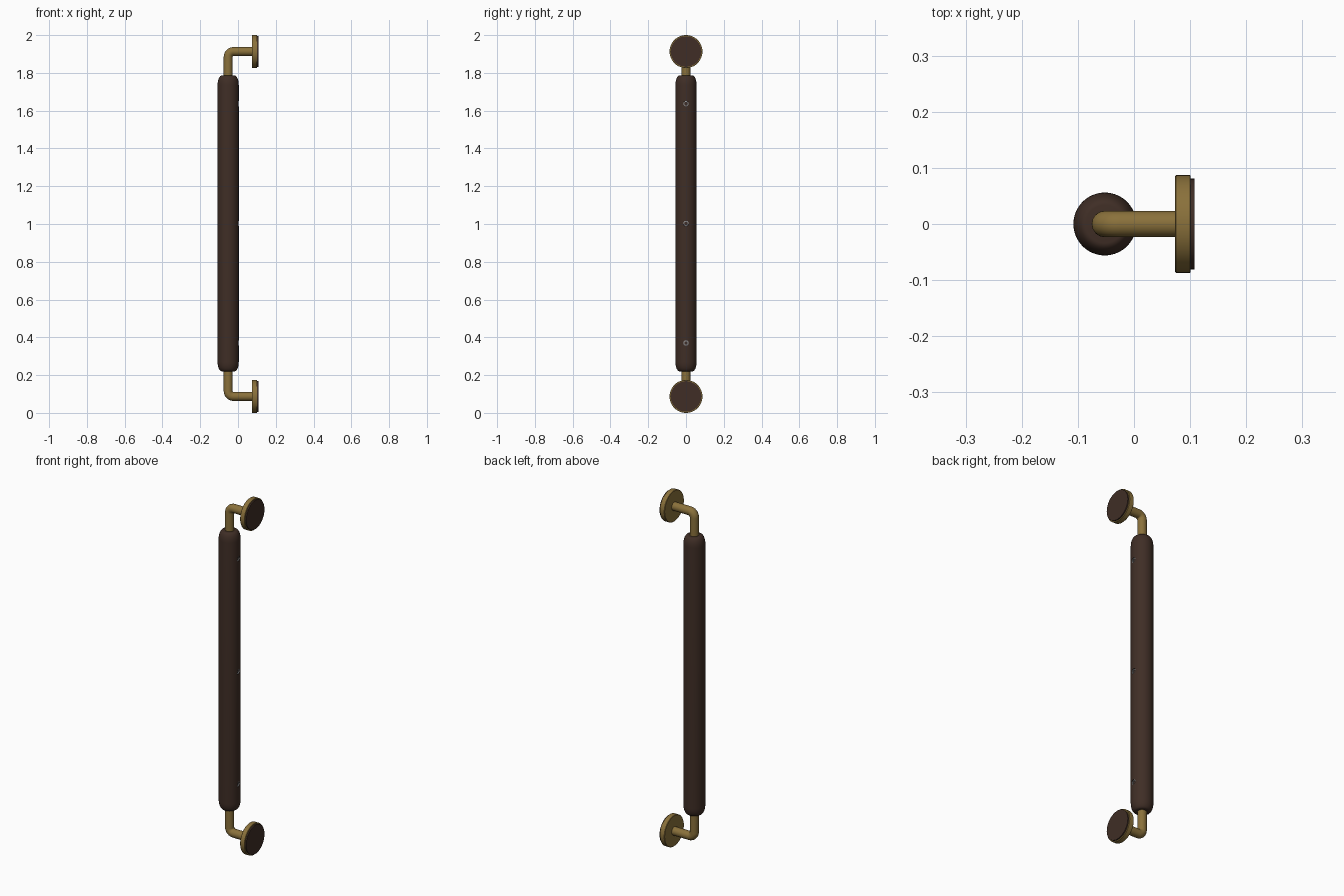
import bpy, bmesh, math
from mathutils import Matrix, Vector

if "Cube" in bpy.data.objects:
    bpy.data.objects.remove(bpy.data.objects["Cube"])

GX, GR = -0.052, 0.056          # grip axis x and radius
Z0, Z1 = 0.22, 1.786            # grip ends
TR = 0.0235                     # bracket tube radius
ENDS = [("lower", 0.087, 1), ("upper", 1.913, -1)]


def material(name, rgb):
    m = bpy.data.materials.new(name)
    m.diffuse_color = (*rgb, 1)
    m.use_nodes = True
    m.node_tree.nodes["Principled BSDF"].inputs["Base Color"].default_value = m.diffuse_color
    return m


wood = material("dark brown", (0.050, 0.027, 0.019))
brass = material("aged brass", (0.255, 0.165, 0.044))
steel = material("grey steel", (0.30, 0.31, 0.32))


def smooth(ob, angle=35):
    bpy.ops.object.select_all(action='DESELECT')
    ob.select_set(True)
    bpy.context.view_layer.objects.active = ob
    bpy.ops.object.shade_smooth_by_angle(angle=math.radians(angle))


def lathe(name, profile, mat, origin, along_x=False, steps=48):
    """Spin (radius, height) points about z, optionally turned to face +x."""
    bm = bmesh.new()
    vs = [bm.verts.new((r, 0, h)) for r, h in profile]
    es = [bm.edges.new(p) for p in zip(vs, vs[1:])]
    bmesh.ops.spin(bm, geom=vs + es, cent=(0, 0, 0), axis=(0, 0, 1),
                   angle=2 * math.pi, steps=steps)
    bmesh.ops.remove_doubles(bm, verts=bm.verts, dist=1e-5)
    bmesh.ops.recalc_face_normals(bm, faces=bm.faces)
    if along_x:
        bm.transform(Matrix.Rotation(math.pi / 2, 4, 'Y'))
    bm.transform(Matrix.Translation(Vector(origin)))
    me = bpy.data.meshes.new(name)
    bm.to_mesh(me)
    bm.free()
    me.materials.append(mat)
    ob = bpy.data.objects.new(name, me)
    bpy.context.collection.objects.link(ob)
    smooth(ob)
    return ob


# Wooden grip with rounded shoulders
cap = [(0.034 + (GR - 0.034) * math.sin(a), 0.05 * (1 - math.cos(a)))
       for a in [i * math.pi / 16 for i in range(9)]]
profile = ([(0, Z0)] + [(r, Z0 + h) for r, h in cap]
           + [(r, Z1 - h) for r, h in reversed(cap)] + [(0, Z1)])
grip = lathe("grip", profile, wood, (GX, 0, 0), steps=64)

# Screw holes on the back of the grip, with socket screws set in them
for i, z in enumerate((0.37, 1.003, 1.637)):
    cutter = lathe("cutter", [(0, 0), (0.014, 0), (0.014, 0.05), (0, 0.05)],
                   wood, (GX + GR - 0.016, 0, z), True, 24)
    mod = grip.modifiers.new("hole", 'BOOLEAN')
    mod.operation, mod.solver, mod.object = 'DIFFERENCE', 'EXACT', cutter
    bpy.context.view_layer.objects.active = grip
    bpy.ops.object.modifier_apply(modifier=mod.name)
    bpy.data.objects.remove(cutter)
    lathe(f"screw_{i + 1}", [(0, 0.001), (0.0138, 0.001), (0.0138, 0.013),
                             (0.0095, 0.014), (0.0095, 0.007), (0, 0.007)],
          steel, (GX + GR - 0.016, 0, z), True, 24)
    lathe(f"screw_socket_{i + 1}", [(0, 0), (0.0094, 0), (0.0094, 0.002), (0, 0.002)],
          wood, (GX + GR - 0.009, 0, z), True, 24)
smooth(grip)

# Brackets: bent tube, wall flange and backing pad at each end
BR = 0.028
for label, zc, s in ENDS:
    pts = [(0.078, 0, zc)]
    for i in range(13):
        a = i * math.pi / 24
        pts.append((GX + BR - BR * math.sin(a), 0, zc + s * BR * (1 - math.cos(a))))
    pts.append((GX, 0, (Z0 + 0.02) if s > 0 else (Z1 - 0.02)))
    cu = bpy.data.curves.new(label + "_bracket_tube", 'CURVE')
    cu.dimensions = '3D'
    cu.bevel_depth, cu.bevel_resolution, cu.use_fill_caps = TR, 6, True
    sp = cu.splines.new('POLY')
    sp.points.add(len(pts) - 1)
    for p, co in zip(sp.points, pts):
        p.co = (*co, 1)
    cu.materials.append(brass)
    tube = bpy.data.objects.new(label + "_bracket_tube", cu)
    bpy.context.collection.objects.link(tube)
    bpy.ops.object.select_all(action='DESELECT')
    tube.select_set(True)
    bpy.context.view_layer.objects.active = tube
    bpy.ops.object.convert(target='MESH')
    smooth(bpy.context.view_layer.objects.active)

    lathe(label + "_flange", [(0, 0), (0.085, 0), (0.087, 0.002), (0.087, 0.027),
                              (0.086, 0.028), (0, 0.028)],
          brass, (0.073, 0, zc), True)
    lathe(label + "_backing_pad", [(0, 0), (0.081, 0), (0.081, 0.008), (0, 0.008)],
          wood, (0.100, 0, zc), True)
